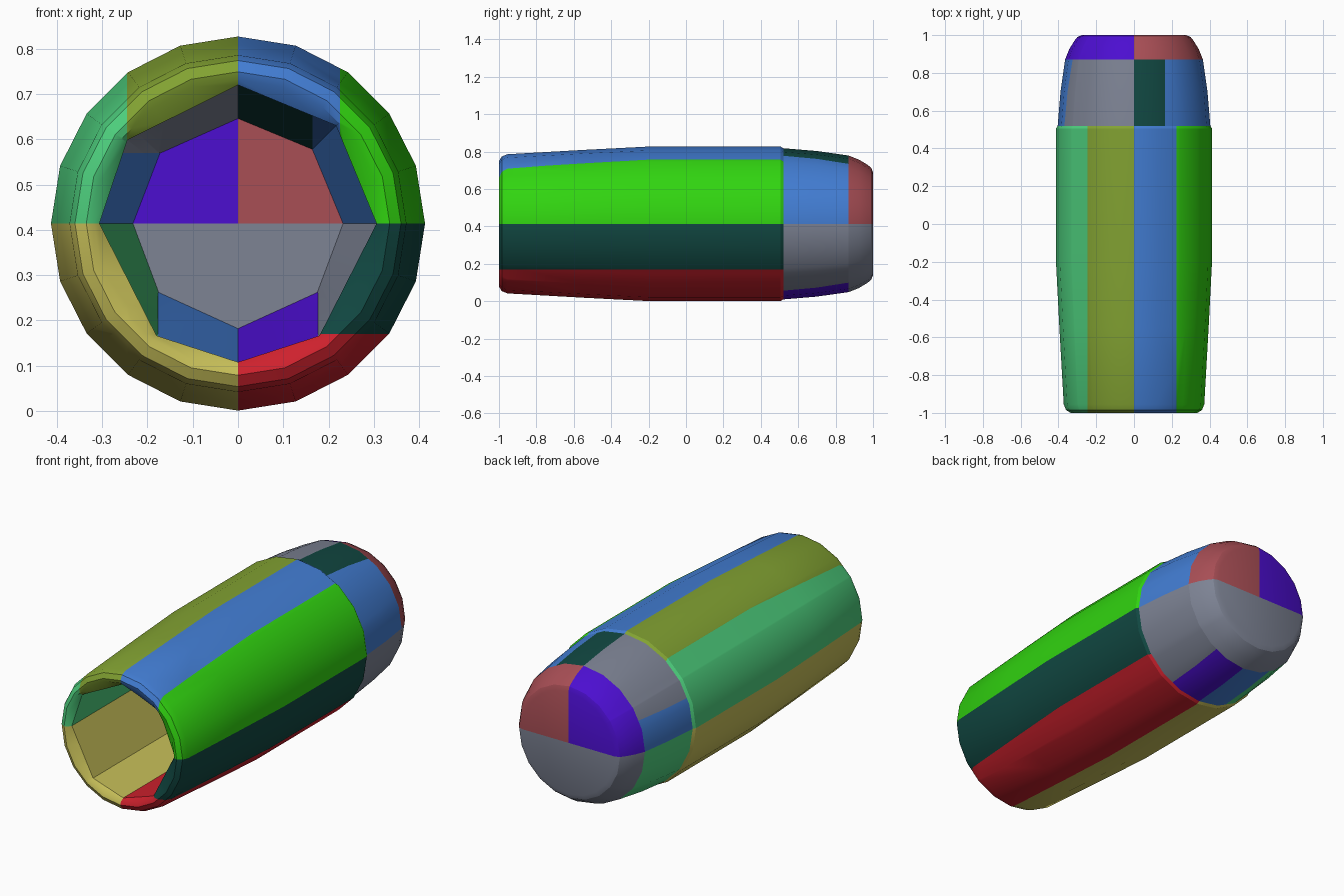
import bpy
import bmesh
import math
from mathutils import Vector

cube = bpy.data.objects.get("Cube")
if cube:
    bpy.data.objects.remove(cube)

MID = 0.414      # height of the tube axis
SEAM, END = 0.52, 0.87


def linear(c):
    c /= 255
    return c / 12.92 if c < 0.04 else ((c + 0.055) / 1.055) ** 2.4


def material(name, *rgb):
    mat = bpy.data.materials.new(name)
    colour = [linear(c) for c in rgb] + [1]
    mat.use_nodes = True
    mat.diffuse_color = colour
    bsdf = mat.node_tree.nodes["Principled BSDF"]
    bsdf.inputs["Base Color"].default_value = colour
    return mat


blue = material("blue", 66, 125, 211)
bright_green = material("bright green", 49, 212, 16)
dark_green = material("dark green", 17, 72, 66)
red = material("red", 206, 33, 45)
yellow = material("yellow", 198, 190, 88)
mint = material("mint green", 78, 208, 126)
olive = material("olive", 130, 162, 50)
grey = material("grey", 125, 131, 148)
purple = material("purple", 76, 14, 208)
rose = material("rose", 168, 78, 85)

# Cross-sections of the hollow: corner angles in degrees, and radius
BORE = ([0, 45, 90, 143, 180, 234, 270, 306, 360], 0.306)
FLOOR = ([0, 45, 90, 138, 180, 221, 270, 319, 360], 0.232)
SIDES = list(range(0, 361, 18))
ANGLES = sorted(set(SIDES + BORE[0] + FLOOR[0]))[:-1]


def ring_point(y, section, angle):
    corners, radius = section if isinstance(section, tuple) else (SIDES, section)
    a, b = next((p, q) for p, q in zip(corners, corners[1:]) if p <= angle < q)
    half = math.radians(b - a) / 2
    off = math.radians(angle - (a + b) / 2)
    r = radius * math.cos(half) / math.cos(off)
    t = math.radians(angle)
    return Vector((r * math.cos(t), y, MID + r * math.sin(t)))


def build(name, strips, cuts, regions, close=False):
    """Join rings along each strip, cut along colour borders, then colour."""
    bm = bmesh.new()
    n = len(ANGLES)
    for strip in strips:
        rings = [[bm.verts.new(ring_point(y, s, a)) for a in ANGLES] for y, s in strip]
        for r0, r1 in zip(rings, rings[1:]):
            for i in range(n):
                j = (i + 1) % n
                bm.faces.new((r0[i], r1[i], r1[j], r0[j]))
        if close:
            last = rings[-1]
            bm.faces.new(last if len(rings) == 1 else last[::-1])
    for axis, value in cuts:
        normal = Vector((axis == "x", 0, axis == "z"))
        bmesh.ops.bisect_plane(bm, geom=bm.verts[:] + bm.edges[:] + bm.faces[:],
                               dist=0.0005, plane_co=normal * value, plane_no=normal)
    mesh = bpy.data.meshes.new(name)
    mats = [mat for mat, rule in regions]
    for mat in mats:
        mesh.materials.append(mat)
    for face in bm.faces:
        c = face.calc_center_median()
        face.material_index = next(i for i, (m, rule) in enumerate(regions) if rule(c.x, c.z))
    bm.to_mesh(mesh)
    bm.free()
    obj = bpy.data.objects.new(name, mesh)
    bpy.context.collection.objects.link(obj)
    bpy.ops.object.select_all(action="DESELECT")
    obj.select_set(True)
    bpy.context.view_layer.objects.active = obj
    bpy.ops.object.shade_smooth_by_angle(angle=math.radians(30))


# Long barrel: bore, rounded lip and outer wall
build("barrel",
      [[(SEAM, BORE), (-0.975, BORE), (-0.995, 0.318), (-1, 0.335), (-0.985, 0.36),
        (-0.955, 0.372), (-0.55, 0.395), (-0.2, 0.413), (0.505, 0.413), (SEAM, 0.404)]],
      [("x", 0), ("z", MID), ("x", 0.225), ("x", -0.245), ("z", 0.17)],
      [(yellow, lambda x, z: x < 0 and z < MID),
       (mint, lambda x, z: x < -0.245),
       (olive, lambda x, z: x < 0),
       (red, lambda x, z: z < 0.17),
       (dark_green, lambda x, z: z < MID),
       (bright_green, lambda x, z: x > 0.225),
       (blue, lambda x, z: True)])

# Narrowing shoulder: inner and outer walls
build("shoulder",
      [[(END, FLOOR), (SEAM, BORE)],
       [(SEAM, 0.404), (0.7, 0.389), (END, 0.365)]],
      [("x", 0), ("z", MID), ("x", 0.165), ("x", 0.177), ("x", -0.177), ("z", 0.57)],
      [(purple, lambda x, z: z < MID and 0 < x < 0.177),
       (grey, lambda x, z: z < MID and x > 0),
       (blue, lambda x, z: z < MID and x > -0.177),
       (mint, lambda x, z: z < MID),
       (dark_green, lambda x, z: 0 < x < 0.165),
       (blue, lambda x, z: x > 0 or z < 0.57),
       (grey, lambda x, z: True)])

# Closed end: inner floor and outer cap
build("end_cap",
      [[(END, FLOOR)],
       [(END, 0.365), (0.925, 0.343), (0.968, 0.317), (0.99, 0.3), (1, 0.275)]],
      [("x", 0), ("z", MID)],
      [(grey, lambda x, z: z < MID),
       (rose, lambda x, z: x > 0),
       (purple, lambda x, z: True)],
      close=True)
